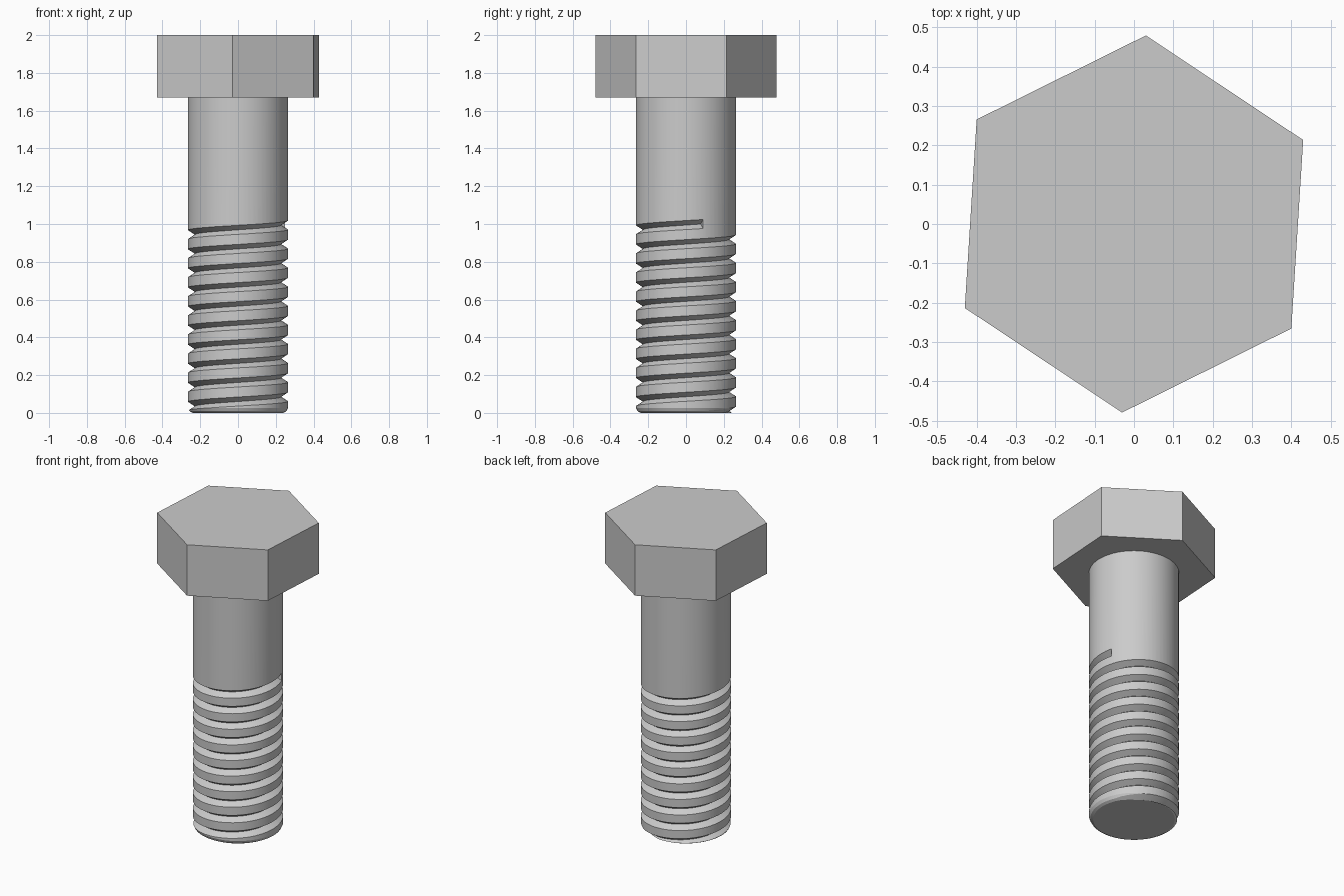
import bpy
import bmesh
from math import cos, sin, tau, radians

if "Cube" in bpy.data.objects:
    bpy.data.objects.remove(bpy.data.objects["Cube"], do_unlink=True)

# Plain grey metal
GREY = (0.6, 0.6, 0.6, 1.0)
steel = bpy.data.materials.new("grey_steel")
steel.use_nodes = True
steel.diffuse_color = GREY
steel.node_tree.nodes["Principled BSDF"].inputs["Base Color"].default_value = GREY


def polar(r, angle, z):
    return (r * cos(angle), r * sin(angle), z)


def ring(r, z, sides, turn=0.0):
    return [polar(r, turn + tau * i / sides, z) for i in range(sides)]


def loft(name, rings):
    """Closed solid skinned through equal-sized rings, capped at both ends."""
    bm = bmesh.new()
    loops = [[bm.verts.new(p) for p in points] for points in rings]
    for a, b in zip(loops, loops[1:]):
        for i in range(len(a)):
            j = (i + 1) % len(a)
            bm.faces.new((a[i], a[j], b[j], b[i]))
    bm.faces.new(loops[0])
    bm.faces.new(loops[-1])
    bmesh.ops.recalc_face_normals(bm, faces=bm.faces)
    mesh = bpy.data.meshes.new(name)
    bm.to_mesh(mesh)
    bm.free()
    mesh.materials.append(steel)
    obj = bpy.data.objects.new(name, mesh)
    bpy.context.collection.objects.link(obj)
    return obj


# Hexagonal head
HEAD_BASE, TOP = 1.67, 2.0
TURN = radians(26.4)
loft("hex_head", [ring(0.48, z, 6, TURN) for z in (HEAD_BASE, TOP)])

# Round shank with a rounded tip, its top seated inside the head
RADIUS, SIDES = 0.265, 64
outline = [(0.24, 0.0), (0.256, 0.009), (RADIUS, 0.027), (RADIUS, HEAD_BASE + 0.03)]
shank = loft("threaded_shank", [ring(r, z, SIDES) for r, z in outline])

# V-shaped helical cutter for the right-handed thread
START, TURNS, PITCH, BASE_Z = radians(20), 10, 0.101, -0.01
ROOT, RIM, HALF = 0.228, 0.285, 0.037
path = []
for i in range(TURNS * SIDES + 1):
    t = i / SIDES
    angle, z = START + tau * t, BASE_Z + PITCH * t
    path.append([polar(ROOT, angle, z),
                 polar(RIM, angle, z + HALF),
                 polar(RIM, angle, z - HALF)])
cutter = loft("thread_cutter", path)
cutter.hide_render = True

# Cut the thread, then discard the cutter
cut = shank.modifiers.new("thread", "BOOLEAN")
cut.operation = "DIFFERENCE"
cut.solver = "EXACT"
cut.object = cutter
bpy.ops.object.select_all(action="DESELECT")
shank.select_set(True)
bpy.context.view_layer.objects.active = shank
bpy.ops.object.modifier_apply(modifier=cut.name)
bpy.data.objects.remove(cutter, do_unlink=True)
bpy.ops.object.shade_smooth_by_angle(angle=radians(25))
